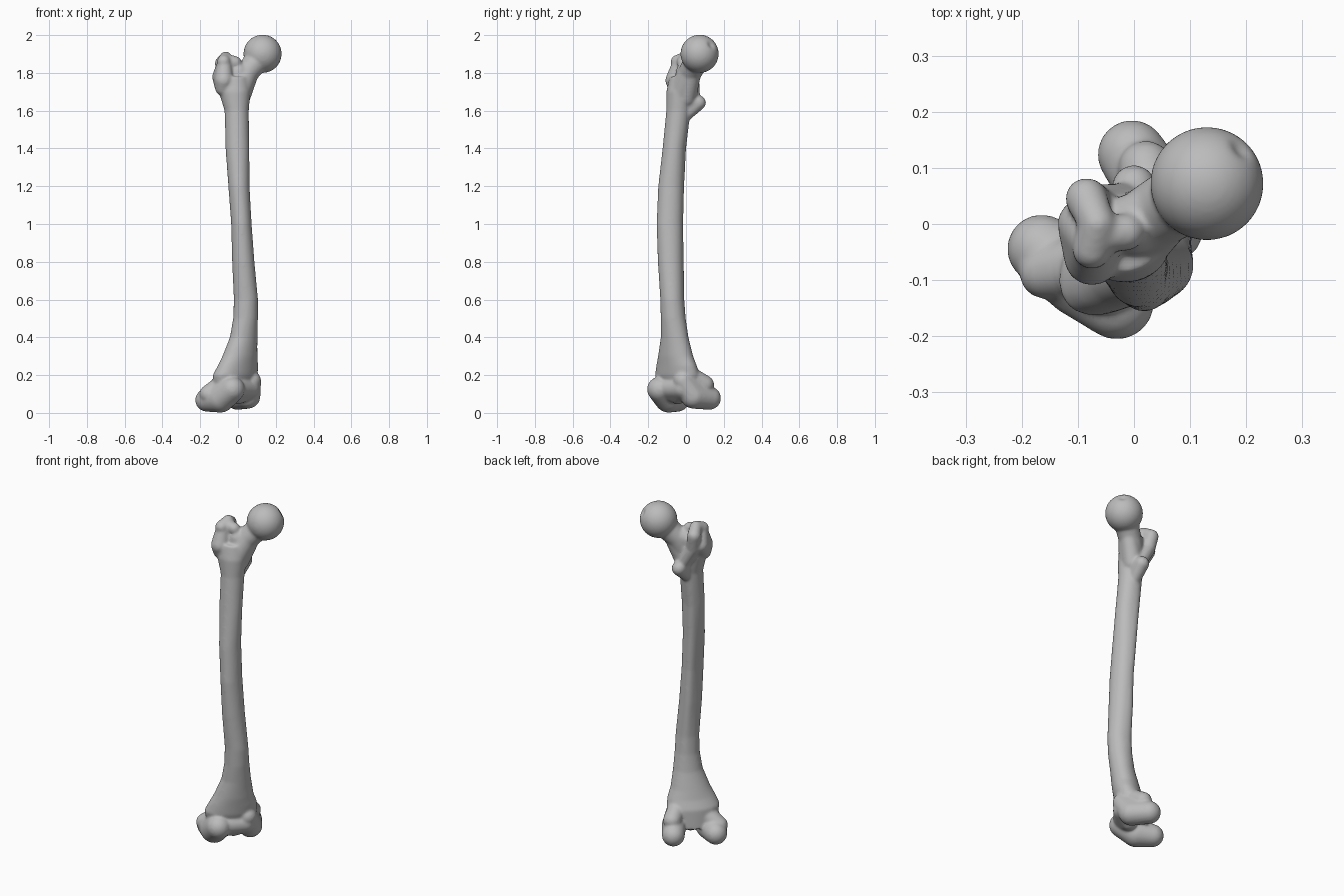
import bpy, bmesh, math
from mathutils import Vector

cube = bpy.data.objects.get("Cube")
if cube:
    bpy.data.objects.remove(cube)

bone_grey = bpy.data.materials.new("bone_grey")
bone_grey.use_nodes = True
grey = (0.5, 0.5, 0.5, 1)
bone_grey.diffuse_color = grey
bone_grey.node_tree.nodes["Principled BSDF"].inputs["Base Color"].default_value = grey

bm = bmesh.new()
S = math.sqrt(0.5)


def blob(*balls):
    """Convex skin around balls given as (x, y, z, radius)."""
    part = bmesh.new()
    for x, y, z, r in balls:
        made = bmesh.ops.create_icosphere(part, subdivisions=3, radius=r)
        bmesh.ops.translate(part, verts=made["verts"], vec=(x, y, z))
    if len(balls) > 1:
        hull = bmesh.ops.convex_hull(part, input=part.verts)
        loose = {e for e in hull["geom_interior"] + hull["geom_unused"]
                 if isinstance(e, bmesh.types.BMVert)}
        bmesh.ops.delete(part, geom=list(loose), context="VERTS")
    add(part)


def chain(*balls):
    for a, b in zip(balls, balls[1:]):
        blob(a, b)


def knee(u, v, z, r):
    """The knee end is turned: u runs across it and v runs backward."""
    return ((u - v) * S, (u + v) * S, z, r)


def add(part):
    temp = bpy.data.meshes.new("temp")
    part.to_mesh(temp)
    part.free()
    bm.from_mesh(temp)
    bpy.data.meshes.remove(temp)


def shaft(rings, sides=40):
    part = bmesh.new()
    loops = []
    for z, cx, cy, a, b, turn, ridge in rings:
        loop = []
        for i in range(sides):
            t = math.tau * i / sides
            c, s = math.cos(t - math.radians(turn)), math.sin(t - math.radians(turn))
            r = a * b / math.hypot(b * c, a * s)
            # raised rough line along the back
            r += ridge * max(0, math.cos(t - math.radians(115))) ** 12
            loop.append(part.verts.new((cx + r * math.cos(t), cy + r * math.sin(t), z)))
        loops.append(loop)
    for low, high in zip(loops, loops[1:]):
        for i in range(sides):
            j = (i + 1) % sides
            part.faces.new((low[i], low[j], high[j], high[i]))
    part.faces.new(loops[0][::-1])
    part.faces.new(loops[-1])
    add(part)


# Shaft: height, centre x, centre y, half widths, turn, ridge
shaft([
    (0.09, -0.03, -0.03, 0.12, 0.07, 45, 0),
    (0.20, -0.015, -0.045, 0.145, 0.085, 45, 0),
    (0.25, 0.0, -0.05, 0.13, 0.078, 45, 0),
    (0.30, 0.01, -0.055, 0.108, 0.075, 45, 0),
    (0.40, 0.03, -0.06, 0.08, 0.066, 45, 0),
    (0.50, 0.04, -0.068, 0.067, 0.064, 45, 0.003),
    (0.60, 0.042, -0.074, 0.064, 0.062, 0, 0.006),
    (0.80, 0.028, -0.083, 0.059, 0.066, 0, 0.01),
    (1.00, 0.018, -0.088, 0.054, 0.068, 0, 0.01),
    (1.20, 0.005, -0.081, 0.056, 0.066, 0, 0.01),
    (1.40, -0.003, -0.064, 0.063, 0.06, 0, 0.008),
    (1.50, -0.005, -0.052, 0.063, 0.062, 0, 0.005),
    (1.60, -0.007, -0.04, 0.064, 0.064, 0, 0),
    (1.70, -0.018, -0.032, 0.084, 0.072, 0, 0),
    (1.78, -0.03, -0.025, 0.085, 0.062, 0, 0),
])

# Head, with the small pit for its ligament
centre, pit = Vector((0.13, 0.072, 1.901)), Vector((0.62, 0.62, 0.48)).normalized()
head = bmesh.new()
bmesh.ops.create_uvsphere(head, u_segments=64, v_segments=40, radius=0.101)
for vert in head.verts:
    near = max(0, 1 - vert.co.normalized().angle(pit) / 0.26)
    vert.co *= 1 - 0.16 * near
    vert.co += centre
add(head)

# Neck, flaring into the shaft
chain((0.11, 0.06, 1.875, 0.066), (0.045, 0.02, 1.80, 0.062), (-0.005, -0.025, 1.69, 0.07))
blob((0.075, 0.04, 1.825, 0.045), (0.0, 0.0, 1.80, 0.055), (0.01, 0.0, 1.67, 0.055))

# Greater trochanter with its hooked crest
blob((-0.075, -0.06, 1.76, 0.05), (-0.092, 0.0, 1.78, 0.045), (-0.08, -0.05, 1.72, 0.042),
     (-0.072, -0.035, 1.85, 0.038))
chain((-0.075, -0.045, 1.86, 0.036), (-0.065, 0.0, 1.882, 0.032), (-0.085, 0.045, 1.85, 0.038),
      (-0.07, 0.03, 1.77, 0.04), (-0.02, 0.04, 1.68, 0.034))
blob((-0.065, -0.02, 1.872, 0.03), (-0.015, -0.015, 1.855, 0.034))

# Lesser trochanter
blob((0.0, 0.066, 1.642, 0.04), (-0.005, 0.0, 1.66, 0.045), (-0.005, 0.0, 1.58, 0.035))

# Outer condyle and its side bump
blob(knee(-0.148, 0.085, 0.068, 0.062), knee(-0.13, 0.0, 0.077, 0.076),
     knee(-0.12, -0.077, 0.125, 0.067))
blob(knee(-0.172, 0.05, 0.1, 0.048), knee(-0.1, 0.0, 0.15, 0.06))

# Inner condyle and its side bump
blob(knee(0.085, 0.09, 0.078, 0.062), knee(0.065, -0.01, 0.088, 0.066),
     knee(0.04, -0.06, 0.17, 0.052))
blob(knee(0.085, 0.055, 0.15, 0.05), knee(0.04, -0.02, 0.2, 0.05))

# Joint surface between the condyles
blob(knee(-0.1, -0.065, 0.13, 0.055), knee(0.03, -0.055, 0.13, 0.055),
     knee(-0.03, -0.03, 0.09, 0.045))

# Fuse all the parts into one smooth bone
mesh = bpy.data.meshes.new("thigh_bone")
bmesh.ops.recalc_face_normals(bm, faces=bm.faces)
bm.to_mesh(mesh)
bm.free()
mesh.materials.append(bone_grey)
bone = bpy.data.objects.new("thigh_bone", mesh)
bpy.context.collection.objects.link(bone)
fuse = bone.modifiers.new("fuse", "REMESH")
fuse.mode = "VOXEL"
fuse.voxel_size = 0.007
fuse.use_smooth_shade = True
soften = bone.modifiers.new("soften", "SMOOTH")
soften.factor = 0.5
soften.iterations = 10
for face in mesh.polygons:
    face.use_smooth = True
